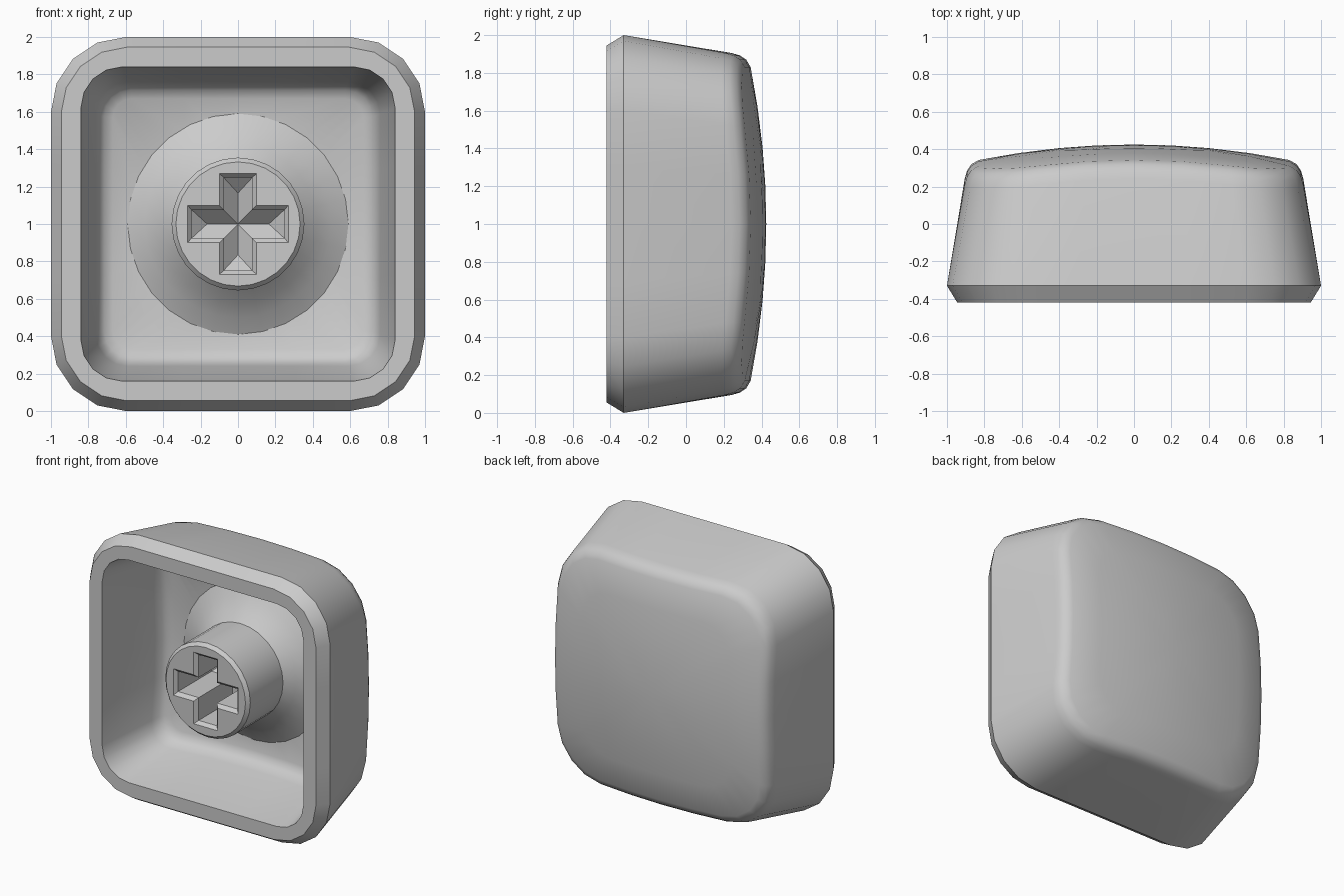
import bpy, bmesh, math

if "Cube" in bpy.data.objects:
    bpy.data.objects.remove(bpy.data.objects["Cube"])

CZ = 1.0  # height of the cap's axis

grey = bpy.data.materials.new("grey_plastic")
grey.diffuse_color = (0.6, 0.6, 0.6, 1)
grey.use_nodes = True
grey.node_tree.nodes["Principled BSDF"].inputs["Base Color"].default_value = grey.diffuse_color


def dome(x, z):
    """Bulge of the cap's touch surface."""
    return 0.425 - 0.12 * (x * x + z * z)


def square_ring(half, r, y, domed=False, n=4):
    """Rounded square around the axis; y is an offset from the dome if domed."""
    pts, s = [], half - r
    for q in range(4):
        c, d = round(math.cos(q * math.pi / 2)), round(math.sin(q * math.pi / 2))
        local = [(half, -s + 2 * s * i / n) for i in range(n)]
        local += [(s + r * math.cos(a), s + r * math.sin(a))
                  for a in (math.pi / 2 * i / n for i in range(n))]
        for u, v in local:
            x, z = c * u - d * v, d * u + c * v
            pts.append((x, y + dome(x, z) if domed else y, z + CZ))
    return pts


def circle_ring(r, y, n=28):
    return [(r * math.cos(2 * math.pi * i / n), y,
             CZ + r * math.sin(2 * math.pi * i / n)) for i in range(n)]


def cross_ring(length, w, y):
    """Twelve corner plus sign: notch, then two tip corners, for each arm."""
    pts = []
    for q in range(4):
        c, d = round(math.cos(q * math.pi / 2)), round(math.sin(q * math.pi / 2))
        for u, v in ((w, -w), (length, -w), (length, w)):
            pts.append((c * u - d * v, y, CZ + d * u + c * v))
    return pts


def loft(bm, rings):
    """Skin consecutive rings and return the vertex rows."""
    rows = [[bm.verts.new(p) for p in ring] for ring in rings]
    for a, b in zip(rows, rows[1:]):
        n = len(a)
        for i in range(n):
            bm.faces.new((a[i], a[(i + 1) % n], b[(i + 1) % n], b[i]))
    return rows


def close(bm, row, point):
    tip = bm.verts.new(point)
    for i in range(len(row)):
        bm.faces.new((row[i], row[(i + 1) % len(row)], tip))


def finish(bm, name):
    bmesh.ops.recalc_face_normals(bm, faces=bm.faces[:])
    me = bpy.data.meshes.new(name)
    bm.to_mesh(me)
    bm.free()
    me.materials.append(grey)
    ob = bpy.data.objects.new(name, me)
    bpy.context.collection.objects.link(ob)
    bpy.ops.object.select_all(action='DESELECT')
    ob.select_set(True)
    bpy.context.view_layer.objects.active = ob
    bpy.ops.object.shade_smooth_by_angle(angle=math.radians(35))
    return ob


# Cap shell: domed outside, chamfered rim, hollow inside with a round floor hole
bm = bmesh.new()
hole = []
for x, y, z in square_ring(0.6, 0.25, 0):
    k = 0.57 / math.hypot(x, z - CZ)
    hole.append((x * k, 0.207, CZ + (z - CZ) * k))
rings = [
    square_ring(0.2, 0.08, 0, True),
    square_ring(0.4, 0.16, 0, True),
    square_ring(0.62, 0.24, 0, True),
    square_ring(0.83, 0.32, 0, True),
    square_ring(0.87, 0.35, -0.015, True),
    square_ring(0.893, 0.37, -0.045, True),
    square_ring(0.905, 0.38, -0.085, True),
    square_ring(1.0, 0.4, -0.33),
    square_ring(0.945, 0.35, -0.42),
    square_ring(0.84, 0.22, -0.42),
    square_ring(0.76, 0.17, -0.26, True),
    square_ring(0.74, 0.16, -0.205, True),
    square_ring(0.715, 0.14, -0.18, True),
    square_ring(0.67, 0.10, -0.168, True),
    hole,
]
rows = loft(bm, rings)
close(bm, rows[0], (0, 0.425, CZ))
finish(bm, "cap_shell")

# Mounting stem: flared post with a chamfered tip
bm = bmesh.new()
post = loft(bm, [
    circle_ring(0.59, 0.24), circle_ring(0.59, 0.2), circle_ring(0.5, 0.15),
    circle_ring(0.42, 0.09), circle_ring(0.355, 0.03),
    circle_ring(0.355, -0.36), circle_ring(0.332, -0.385)])
close(bm, post[0], (0, 0.25, CZ))

# Plus-shaped socket with a bevelled mouth and a hipped bottom
slot = loft(bm, [cross_ring(0.27, 0.1, -0.385),
                 cross_ring(0.248, 0.076, -0.36),
                 cross_ring(0.248, 0.076, 0.04)])
base = slot[-1]
middle = bm.verts.new((0, 0.13, CZ))
for q in range(4):
    notch, tip_a, tip_b = base[3 * q:3 * q + 3]
    after = base[(3 * q + 3) % 12]
    a = q * math.pi / 2
    ridge = bm.verts.new((0.165 * math.cos(a), 0.115, CZ + 0.165 * math.sin(a)))
    bm.faces.new((tip_a, tip_b, ridge))
    bm.faces.new((notch, tip_a, ridge, middle))
    bm.faces.new((tip_b, after, middle, ridge))

# Flat tip between the post and the socket mouth
edges = [bm.edges.get((row[i], row[i - 1]))
         for row in (post[-1], slot[0]) for i in range(len(row))]
bmesh.ops.triangle_fill(bm, edges=edges, use_beauty=True, normal=(0, -1, 0))
finish(bm, "mounting_stem")
